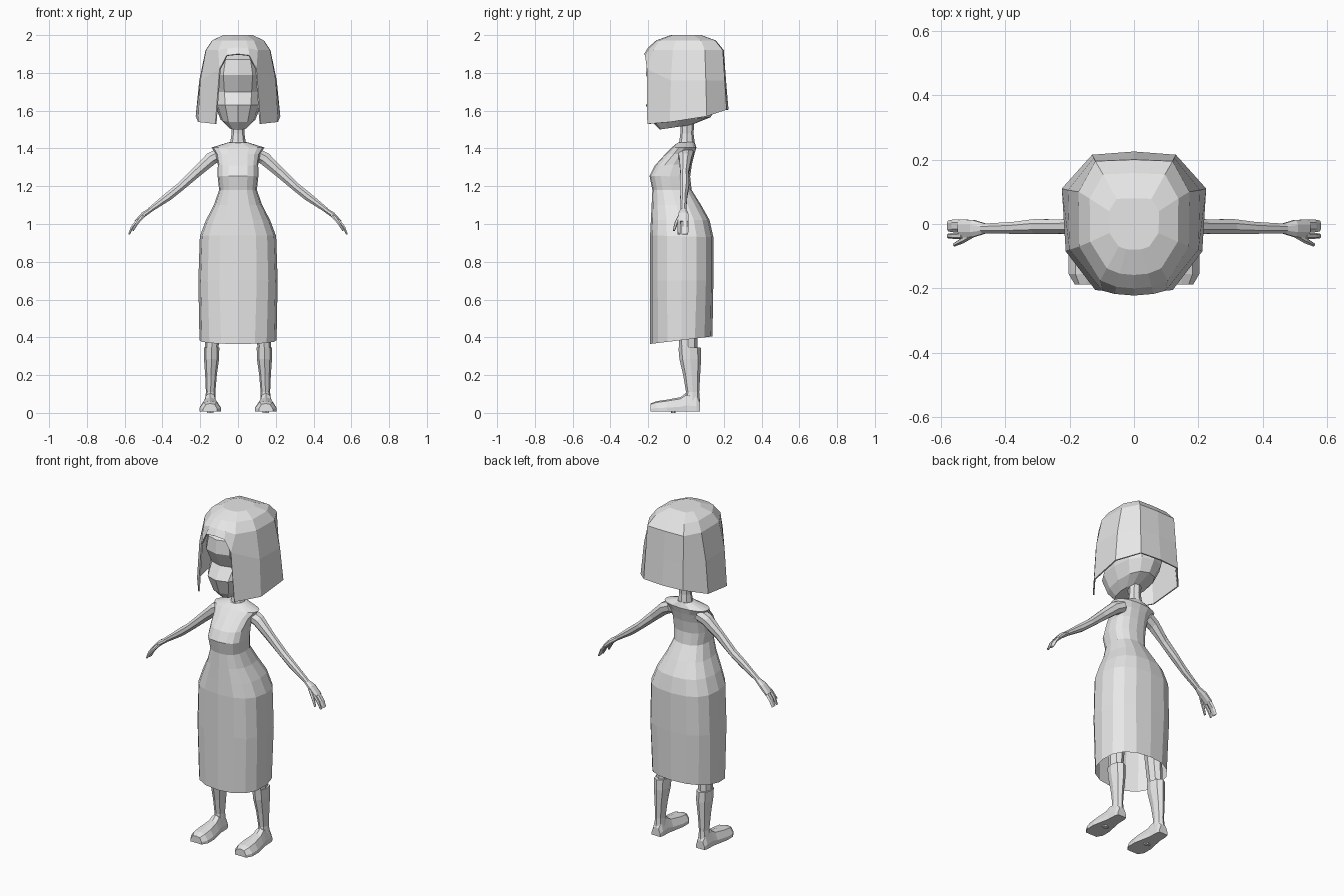
import bpy, bmesh, math
from mathutils import Vector

grey = bpy.data.materials.new("plain_grey")
grey.diffuse_color = (0.8, 0.8, 0.8, 1)


def make(name, bm, mirror=False, thickness=0):
    bmesh.ops.recalc_face_normals(bm, faces=bm.faces)
    me = bpy.data.meshes.new(name)
    bm.to_mesh(me)
    bm.free()
    me.materials.append(grey)
    ob = bpy.data.objects.new(name, me)
    bpy.context.collection.objects.link(ob)
    if mirror:
        ob.modifiers.new("mirror", 'MIRROR').use_clip = True
    if thickness:
        s = ob.modifiers.new("thickness", 'SOLIDIFY')
        s.thickness, s.offset = thickness, -1
    return ob


def loft(name, rings, mirror=False, cap_start=True, cap_end=True):
    """Skin a list of closed point rings."""
    bm = bmesh.new()
    rows = [[bm.verts.new(p) for p in r] for r in rings]
    n = len(rows[0])
    for a, b in zip(rows, rows[1:]):
        for i in range(n):
            j = (i + 1) % n
            bm.faces.new((a[i], a[j], b[j], b[i]))
    if cap_start:
        bm.faces.new(rows[0])
    if cap_end:
        bm.faces.new(rows[-1])
    return make(name, bm, mirror)


def spow(v, e):
    return math.copysign(abs(v) ** e, v)


def level(zf, zb, w, yf, yb, n=16, e=1.0, cx=0.0):
    """Rounded ring; height runs from zf at the front to zb at the back."""
    pts = []
    for i in range(n):
        a = 2 * math.pi * i / n
        s, c = spow(math.sin(a), e), spow(math.cos(a), e)
        t = (1 - c) / 2
        pts.append((cx + w * s, yf + (yb - yf) * t, zf + (zb - zf) * t))
    return pts


def limb(name, path, n=8):
    """Tube along (x, y, z, half width in y, half thickness) stations, mirrored."""
    rings = []
    for i, (x, y, z, ry, rn) in enumerate(path):
        p, q = path[max(i - 1, 0)], path[min(i + 1, len(path) - 1)]
        d = Vector((q[0] - p[0], 0, q[2] - p[2])).normalized()
        up = Vector((-d.z, 0, d.x))
        rings.append([Vector((x, y, z)) + up * rn * math.cos(a) + Vector((0, ry * math.sin(a), 0))
                      for a in (2 * math.pi * (k + 0.5) / n for k in range(n))])
    return loft(name, rings, True)


# Head with heavy brow and recessed eye band
loft("head", [level(*r, n=12, e=0.85) for r in (
    (1.50, 1.525, 0.05, -0.14, 0.03),
    (1.54, 1.565, 0.092, -0.178, 0.13),
    (1.63, 1.63, 0.122, -0.212, 0.17),
    (1.70, 1.70, 0.13, -0.165, 0.18),
    (1.79, 1.79, 0.14, -0.212, 0.18),
    (1.87, 1.87, 0.12, -0.205, 0.15),
    (1.93, 1.93, 0.06, -0.1, 0.08))])

# Bob haircut: half shell of columns from front centre to back centre
columns = [  # crown edge, middle, hem
    ((0, -0.20, 1.935), (0, -0.222, 1.90), None),
    ((0.055, -0.195, 1.93), (0.06, -0.217, 1.893), None),
    ((0.105, -0.175, 1.92), (0.098, -0.207, 1.82), (0.12, -0.205, 1.53)),
    ((0.17, -0.07, 1.92), (0.20, -0.08, 1.76), (0.212, -0.085, 1.54)),
    ((0.172, 0.10, 1.92), (0.205, 0.105, 1.76), (0.224, 0.11, 1.57)),
    ((0.12, 0.195, 1.92), (0.125, 0.205, 1.76), (0.13, 0.215, 1.605)),
    ((0, 0.20, 1.92), (0, 0.212, 1.76), (0, 0.225, 1.605))]
bm = bmesh.new()
crown = bm.verts.new((0, 0, 2.0))
grid = []
for c in columns:
    x, y, z = c[0]
    pts = [(x * 0.45, y * 0.40, 2.0), (x * 0.8, y * 0.79, 1.972)] + [p for p in c if p]
    grid.append([bm.verts.new(p) for p in pts])
for a, b in zip(grid, grid[1:]):
    bm.faces.new((crown, a[0], b[0]))
    for k in range(min(len(a), len(b)) - 1):
        bm.faces.new((a[k], b[k], b[k + 1], a[k + 1]))
make("hair", bm, mirror=True, thickness=0.008)

# Neck
loft("neck", [level(*r, n=8) for r in (
    (1.55, 1.56, 0.036, -0.03, 0.045),
    (1.48, 1.48, 0.034, -0.03, 0.04),
    (1.44, 1.44, 0.04, -0.035, 0.045),
    (1.39, 1.39, 0.05, -0.05, 0.045))])

# Dress bodice and skirt, open at the hem
loft("dress", [level(*r[:5], e=r[5]) for r in (
    (1.43, 1.435, 0.05, -0.045, 0.045, 1.0),
    (1.405, 1.405, 0.14, -0.075, 0.055, 0.9),
    (1.37, 1.37, 0.118, -0.11, 0.045, 0.9),
    (1.31, 1.32, 0.107, -0.165, 0.032, 0.8),
    (1.255, 1.25, 0.108, -0.193, 0.022, 0.8),
    (1.18, 1.18, 0.10, -0.178, 0.03, 0.8),
    (1.10, 1.10, 0.128, -0.182, 0.08, 0.8),
    (1.02, 1.02, 0.17, -0.186, 0.125, 0.8),
    (0.94, 0.93, 0.202, -0.19, 0.145, 0.78),
    (0.70, 0.70, 0.21, -0.19, 0.145, 0.78),
    (0.365, 0.405, 0.204, -0.19, 0.14, 0.86))], cap_end=False)

# Arms
limb("arm", [
    (0.09, -0.002, 1.372, 0.045, 0.036),
    (0.14, -0.003, 1.347, 0.036, 0.037),
    (0.22, -0.008, 1.275, 0.024, 0.03),
    (0.305, -0.008, 1.197, 0.025, 0.024),
    (0.37, -0.012, 1.145, 0.02, 0.024),
    (0.47, -0.014, 1.072, 0.016, 0.014)])

# Hands: palm, joined fingers, front finger and thumb
limb("palm", [
    (0.46, -0.014, 1.077, 0.016, 0.013),
    (0.50, -0.014, 1.05, 0.029, 0.015),
    (0.54, -0.014, 1.01, 0.03, 0.011)])
for name, y, w in (("joined_fingers", -0.006, 0.02), ("front_finger", -0.037, 0.009)):
    limb(name, [
        (0.532, y, 1.018, w, 0.010),
        (0.56, y, 0.982, w, 0.009),
        (0.577, y, 0.945, w * 0.85, 0.005)], n=6)
limb("thumb", [
    (0.495, -0.03, 1.05, 0.010, 0.010),
    (0.53, -0.05, 1.01, 0.010, 0.009),
    (0.557, -0.064, 0.965, 0.006, 0.006)], n=6)

# Upper legs, mostly under the skirt
loft("upper_leg", [level(*r, n=8, cx=c) for r, c in (
    ((0.95, 0.95, 0.075, -0.10, 0.08), 0.09),
    ((0.60, 0.60, 0.048, -0.05, 0.06), 0.125),
    ((0.33, 0.33, 0.035, -0.035, 0.06), 0.14))], mirror=True)

# Lower legs with a stepped cuff
loft("lower_leg", [level(*r, n=8, cx=c) for r, c in (
    ((0.345, 0.345, 0.041, -0.04, 0.078), 0.14),
    ((0.285, 0.285, 0.04, -0.035, 0.08), 0.14),
    ((0.20, 0.20, 0.031, -0.015, 0.075), 0.143),
    ((0.11, 0.11, 0.025, 0.0, 0.07), 0.145),
    ((0.05, 0.05, 0.03, -0.01, 0.075), 0.147))], mirror=True)

# Feet: faceted sections from heel to toe
feet = []
for y, w, h in ((0.075, 0.028, 0.06), (0.055, 0.034, 0.095), (0.0, 0.036, 0.105),
                (-0.03, 0.042, 0.083), (-0.10, 0.056, 0.07),
                (-0.155, 0.056, 0.062), (-0.187, 0.037, 0.05)):
    feet.append([(0.147 + w * sx, y, 0.008 + (h - 0.008) * sz) for sx, sz in (
        (-1, 0), (-1, 0.32), (-0.62, 0.88), (0, 1), (0.62, 0.88), (1, 0.32), (1, 0))])
loft("foot", feet, mirror=True)

# Small tread under the ball of each foot
loft("sole", [level(z, z, 0.02, -0.08, -0.055, n=6, cx=0.147) for z in (0.0, 0.012)], mirror=True)
